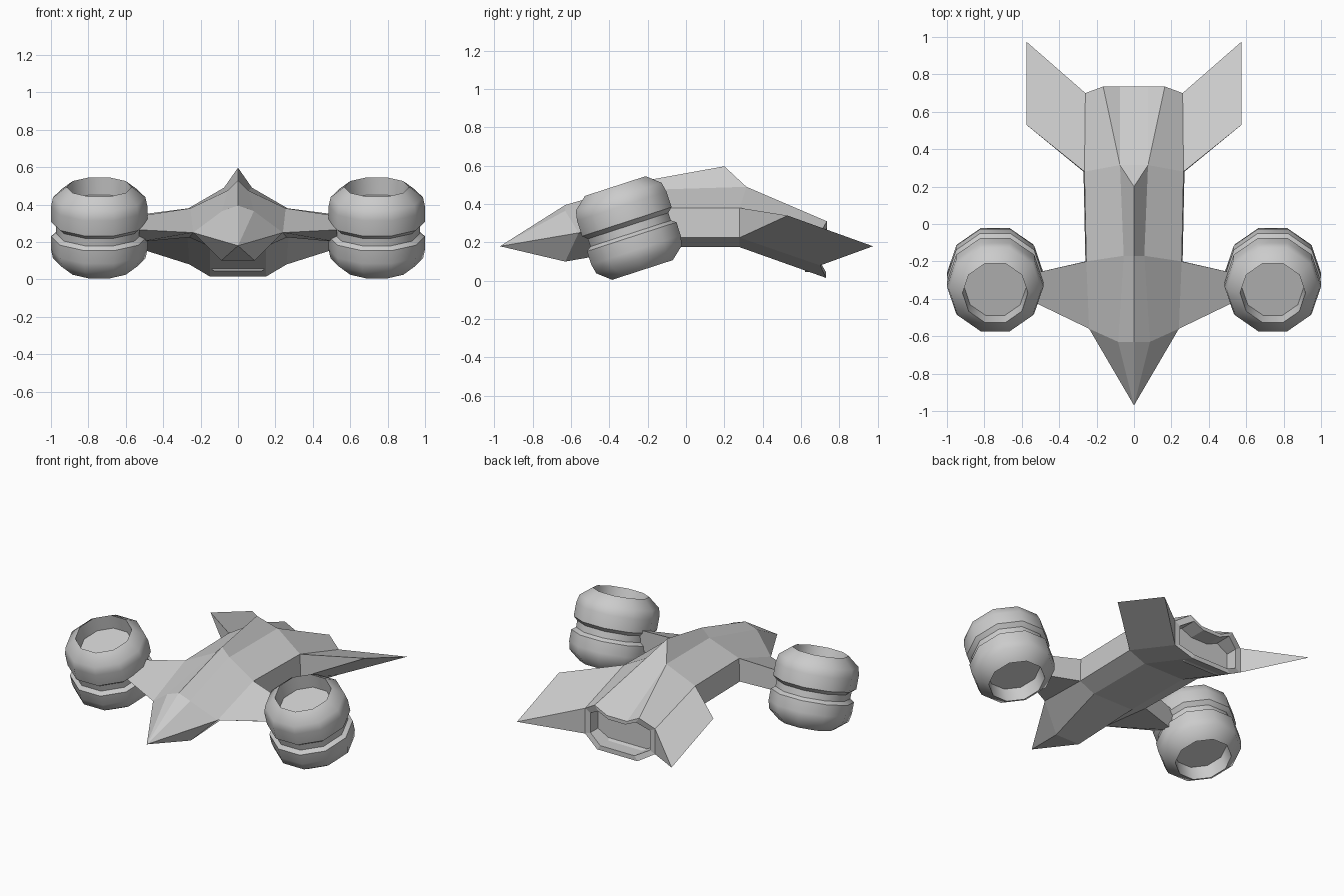
import bpy, bmesh
from math import sin, cos, pi, radians

if "Cube" in bpy.data.objects:
    bpy.data.objects.remove(bpy.data.objects["Cube"])

# Key points of the right half (letters: R ridge, B ridge base, S shoulder,
# C chine, D/E bottom edge/centre, M/F/T rear channel)
P = {
    'N': (0, -.97, .18),
    'R1': (0, -.63, .395), 'B1': (.085, -.63, .365), 'C1': (.24, -.56, .25),
    'D1': (.09, -.63, .10), 'E1': (0, -.63, .10),
    'R2': (0, -.17, .53), 'B2': (.055, -.17, .475), 'S2': (.255, -.2, .38),
    'C2': (.26, -.2, .225), 'D2': (.15, -.2, .175), 'E2': (0, -.2, .175),
    'R3': (0, .2, .597), 'M3': (0, .315, .49), 'B3': (.075, .315, .49),
    'S3': (.265, .28, .38), 'C3': (.27, .28, .225), 'D3': (.15, .28, .175), 'E3': (0, .28, .175),
    'M4': (0, .735, .265), 'F4': (.075, .735, .265), 'T4': (.165, .735, .31),
    'S4': (.26, .70, .25), 'C4': (.26, .70, .08), 'D4': (.15, .73, .015), 'E4': (0, .73, .015),
    # strut tip and fin tip
    'PF': (.53, -.42, .265), 'PT': (.53, -.262, .338), 'PB': (.53, -.262, .2),
    'V': (.575, .53, .34), 'W': (.575, .975, .18),
}

# Recessed exhaust ring, derived from the rear outline
REAR = ['M4', 'F4', 'T4', 'S4', 'C4', 'D4', 'E4']
for k in REAR:
    x, y, z = P[k]
    P['i' + k] = (x * .85, y, .155 + (z - .155) * .78)
    P['j' + k] = (x * .85, .62, .155 + (z - .155) * .78)


def mirrored_part(name, faces):
    bm = bmesh.new()
    verts = {}
    for face in faces:
        keys = face.split()
        for k in keys:
            if k not in verts:
                verts[k] = bm.verts.new(P[k])
        bm.faces.new([verts[k] for k in keys])
    # mirror to the left side
    geom = bm.verts[:] + bm.edges[:] + bm.faces[:]
    dup = bmesh.ops.duplicate(bm, geom=geom)['geom']
    for v in dup:
        if isinstance(v, bmesh.types.BMVert):
            v.co.x *= -1
    bmesh.ops.remove_doubles(bm, verts=bm.verts, dist=.0005)
    bmesh.ops.recalc_face_normals(bm, faces=bm.faces)
    me = bpy.data.meshes.new(name)
    bm.to_mesh(me)
    bm.free()
    ob = bpy.data.objects.new(name, me)
    bpy.context.collection.objects.link(ob)
    return ob


# Hull: nose, ridge, sides, belly, rear channel and exhaust
hull = ['N R1 B1', 'N B1 C1', 'N C1 D1', 'N D1 E1',
        'R1 R2 B2 B1', 'B1 B2 S2 C1', 'C1 S2 C2', 'C1 C2 D2 D1', 'D1 D2 E2 E1',
        'R2 R3 B3 B2', 'B2 B3 S3 S2', 'S2 S3 C3 C2', 'C2 C3 D3 D2', 'D2 D3 E3 E2',
        'R3 M3 B3', 'M3 M4 F4 B3', 'B3 F4 T4', 'B3 T4 S4 S3', 'S3 S4 C4 C3',
        'C3 C4 D4 D3', 'D3 D4 E4 E3']
for a, b in zip(REAR, REAR[1:]):
    hull += [f'{a} {b} i{b} i{a}', f'i{a} i{b} j{b} j{a}']
hull.append(' '.join('j' + k for k in REAR))
mirrored_part('hull', hull)

# Struts carrying the engines
mirrored_part('engine_struts', ['C1 PF PT S2', 'S2 PT PB C2', 'C1 PF PB C2', 'PF PT PB', 'C1 S2 C2'])

# Wedge-shaped tail fins
mirrored_part('tail_fins', ['S3 V W S4', 'C3 V W C4', 'S3 V C3', 'S4 W C4', 'S3 S4 C4 C3'])

# Engine pods: lathed profile (radius, height), tilted forward
PROFILE = [(.165, .135), (.175, .23), (.247, .172), (.258, .12), (.258, .035),
           (.232, .012), (.232, -.03), (.258, -.048), (.258, -.12), (.247, -.172),
           (.175, -.23), (.165, -.135)]
SIDES = 10


def engine(name, x):
    bm = bmesh.new()
    rings = [[bm.verts.new((r * cos(2 * pi * i / SIDES), r * sin(2 * pi * i / SIDES), h))
              for i in range(SIDES)] for r, h in PROFILE]
    for a, b in zip(rings, rings[1:]):
        for i in range(SIDES):
            j = (i + 1) % SIDES
            bm.faces.new((a[i], a[j], b[j], b[i]))
    bm.faces.new(rings[0])
    bm.faces.new(rings[-1])
    bmesh.ops.recalc_face_normals(bm, faces=bm.faces)
    me = bpy.data.meshes.new(name)
    bm.to_mesh(me)
    bm.free()
    ob = bpy.data.objects.new(name, me)
    bpy.context.collection.objects.link(ob)
    ob.location = (x, -.298, .275)
    ob.rotation_euler.x = radians(18)
    bpy.ops.object.select_all(action='DESELECT')
    ob.select_set(True)
    bpy.context.view_layer.objects.active = ob
    bpy.ops.object.shade_smooth_by_angle(angle=radians(40))


engine('engine_right', .742)
engine('engine_left', -.742)
